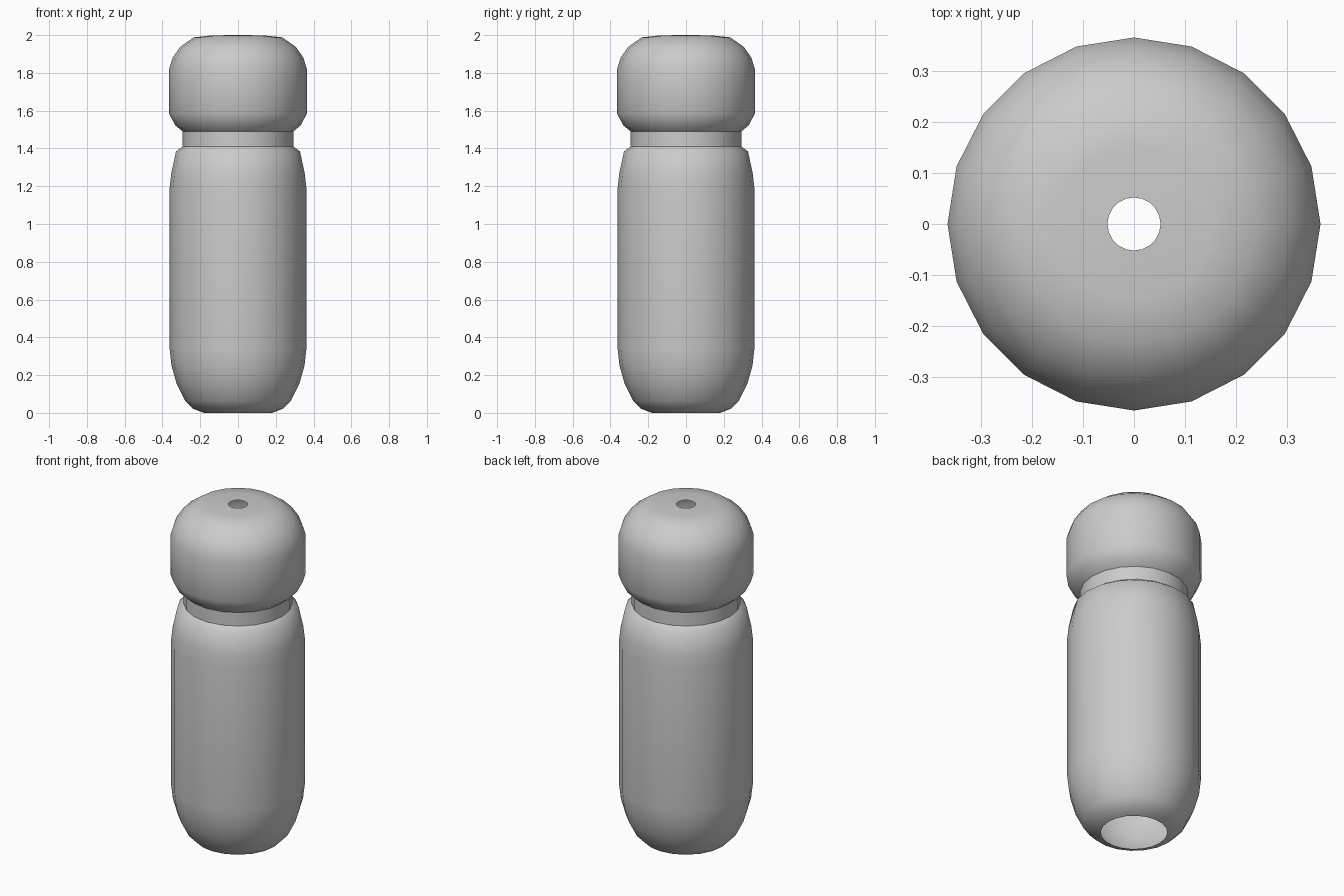
import bpy
from math import sin, cos, tau, radians

if "Cube" in bpy.data.objects:
    bpy.data.objects.remove(bpy.data.objects["Cube"])

SIDES = 20


def lathe(name, profile):
    """Revolve a (radius, height) profile, listed bottom to top, around z."""
    verts = [(r * cos(tau * i / SIDES), r * sin(tau * i / SIDES), z)
             for r, z in profile for i in range(SIDES)]
    faces = []
    for k in range(len(profile) - 1):
        a, b = k * SIDES, (k + 1) * SIDES
        for i in range(SIDES):
            j = (i + 1) % SIDES
            faces.append((a + i, a + j, b + j, b + i))
    mesh = bpy.data.meshes.new(name)
    mesh.from_pydata(verts, [], faces)
    ob = bpy.data.objects.new(name, mesh)
    bpy.context.collection.objects.link(ob)
    bpy.ops.object.select_all(action='DESELECT')
    ob.select_set(True)
    bpy.context.view_layer.objects.active = ob
    bpy.ops.object.shade_smooth_by_angle(angle=radians(50))
    return ob


# Long rounded body, open underneath
lathe("body", [(0.18, 0.0), (0.238, 0.022), (0.28, 0.065), (0.325, 0.155),
               (0.352, 0.25), (0.362, 0.34), (0.362, 1.19), (0.353, 1.27),
               (0.328, 1.385), (0.293, 1.41)])

# Narrow straight neck between body and cap
lathe("neck", [(0.293, 1.41), (0.293, 1.49)])

# Rounded cap with a small hole in the top
lathe("cap", [(0.293, 1.49), (0.333, 1.523), (0.365, 1.585), (0.365, 1.82),
              (0.346, 1.88), (0.307, 1.937), (0.235, 1.988), (0.15, 1.997),
              (0.052, 2.0)])
